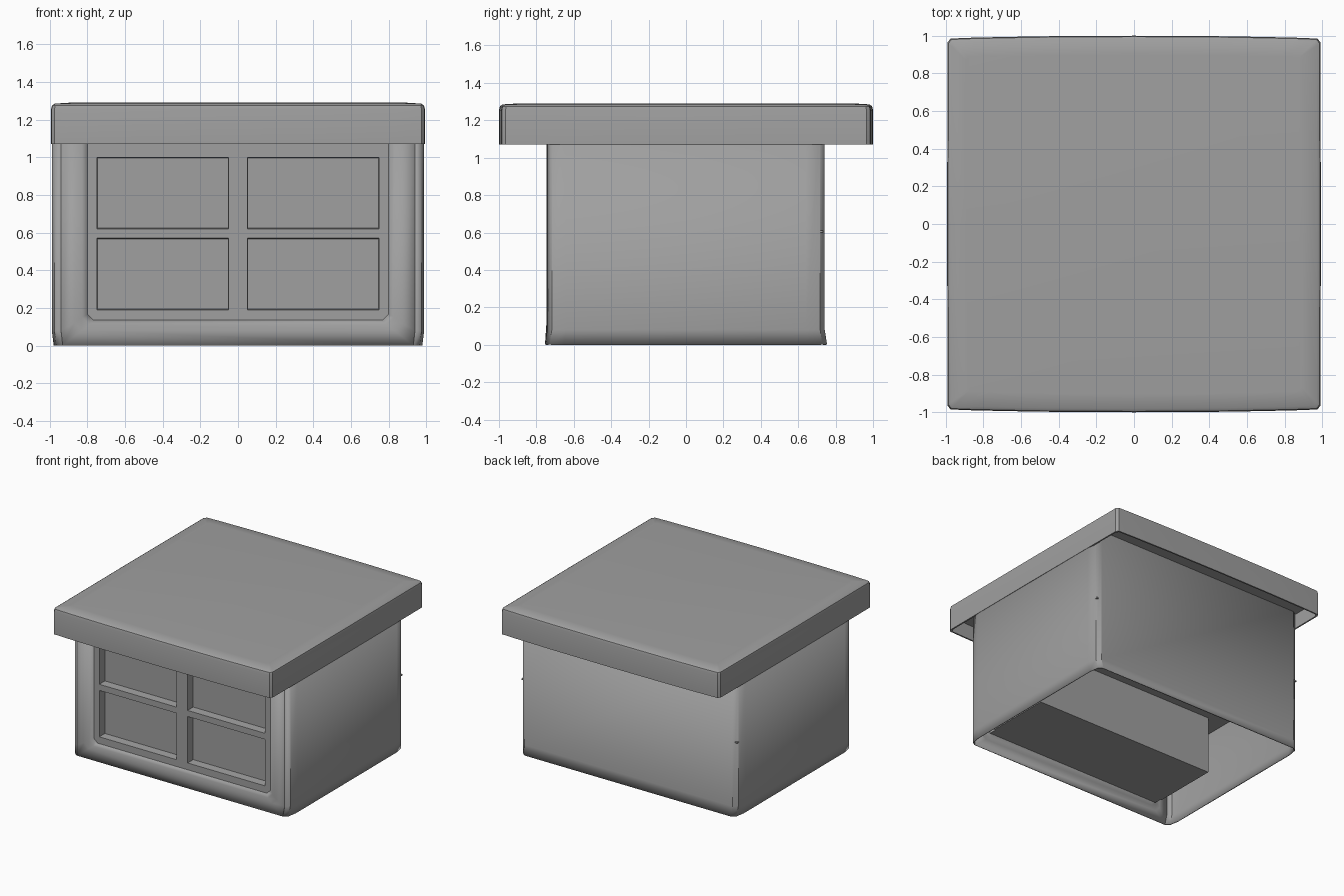
import bpy, bmesh, math

cube = bpy.data.objects.get("Cube")
if cube:
    bpy.data.objects.remove(cube, do_unlink=True)

grey = bpy.data.materials.new("plain_grey")
grey.use_nodes = True
tone = (0.35, 0.35, 0.35, 1)
grey.diffuse_color = tone
grey.node_tree.nodes["Principled BSDF"].inputs["Base Color"].default_value = tone

TOP = 1.2


def finish(name, bm, shell=0):
    bmesh.ops.remove_doubles(bm, verts=bm.verts[:], dist=0.0005)
    bmesh.ops.recalc_face_normals(bm, faces=bm.faces[:])
    mesh = bpy.data.meshes.new(name)
    bm.to_mesh(mesh)
    bm.free()
    mesh.materials.append(grey)
    obj = bpy.data.objects.new(name, mesh)
    bpy.context.collection.objects.link(obj)
    bpy.ops.object.select_all(action='DESELECT')
    bpy.context.view_layer.objects.active = obj
    obj.select_set(True)
    bpy.ops.object.shade_smooth_by_angle(angle=math.radians(35))
    if shell:
        solid = obj.modifiers.new("thickness", 'SOLIDIFY')
        solid.thickness = shell
        solid.offset = 0
    return obj


def bridge(bm, rows, closed):
    """Join rows of points with quads."""
    rows = [[bm.verts.new(p) for p in row] for row in rows]
    for a, b in zip(rows, rows[1:]):
        n = len(a)
        for i in range(n if closed else n - 1):
            j = (i + 1) % n
            bm.faces.new((a[i], a[j], b[j], b[i]))
    return rows


def box(name, lo, hi):
    bm = bmesh.new()
    bmesh.ops.create_cube(bm, size=1)
    for v in bm.verts:
        v.co = [(l + h) / 2 + c * (h - l) for l, h, c in zip(lo, hi, v.co)]
    return finish(name, bm)


# Side and back walls, with softened corners and a slight flare at the foot
corner = [(0.94, 0.738), (0.972, 0.715), (0.985, 0.64)]
right = [(x, -y) for x, y in corner] + [(x, y) for x, y in reversed(corner)]
plan = right + [(-x, y) for x, y in reversed(right)]
bm = bmesh.new()
bridge(bm, [[(x * sx, y * sy, z) for x, y in plan]
            for z, sx, sy in ((0, 0.99, 1.017), (0.08, 1, 1), (TOP, 1, 1))], False)
finish("walls", bm, 0.008)


# Front wall: a U-shaped border that dips in around the window
def u_path(w, z, cx, cz, y, foot_y):
    half = [(w, y, TOP), (w, y, z + cz), (w - cx, foot_y, z)]
    return half + [(-x, yy, zz) for x, yy, zz in reversed(half)]


bm = bmesh.new()
bridge(bm, [u_path(0.94, 0, 0.009, 0.08, -0.738, -0.75),
            u_path(0.87, 0.08, 0.04, 0.04, -0.742, -0.742),
            u_path(0.83, 0.11, 0.04, 0.04, -0.738, -0.738),
            u_path(0.79, 0.14, 0.03, 0.03, -0.712, -0.712)], False)
finish("front_wall", bm, 0.008)

# Window frame with four sunken panes
xs = (-0.81, -0.75, -0.05, 0.05, 0.75, 0.81)
zs = (0.13, 0.19, 0.57, 0.62, 1.0, TOP)
bm = bmesh.new()
grid = [[bm.verts.new((x, -0.722, z)) for x in xs] for z in zs]
panes = []
for r in range(5):
    for c in range(5):
        f = bm.faces.new((grid[r][c], grid[r][c + 1], grid[r + 1][c + 1], grid[r + 1][c]))
        if r in (1, 3) and c in (1, 3):
            panes.append(f)
bm.normal_update()
bmesh.ops.inset_individual(bm, faces=panes, thickness=0.006, depth=-0.065)
finish("window", bm)

# Solid block behind the window, its sill and the inner ceiling
box("window_block", (-0.82, -0.655, 0.13), (0.82, -0.11, 0.61))
box("window_sill", (-0.81, -0.715, 0.13), (0.81, -0.65, 0.18))
box("inner_ceiling", (-0.978, -0.7, 0.6), (0.978, 0.732, 0.61))

# Roof: hollow lid with slightly bowed edges and a softened top
edge = [(0, -1), (0.5, -0.997), (0.85, -0.99), (0.975, -0.985), (0.99, -0.965), (0.993, 0)]
half = edge + [(x, -y) for x, y in reversed(edge[:-1])]
outline = half + [(-x, y) for x, y in reversed(half[1:-1])]
bm = bmesh.new()
levels = ((1.19, 0.988), (1.07, 0.988), (1.07, 1), (1.255, 1),
          (1.275, 0.995), (1.285, 0.98), (1.29, 0.9))
rows = bridge(bm, [[(x * s, y * s, z) for x, y in outline] for z, s in levels], True)
bm.faces.new(rows[0])
bm.faces.new(rows[-1])
finish("roof", bm)
